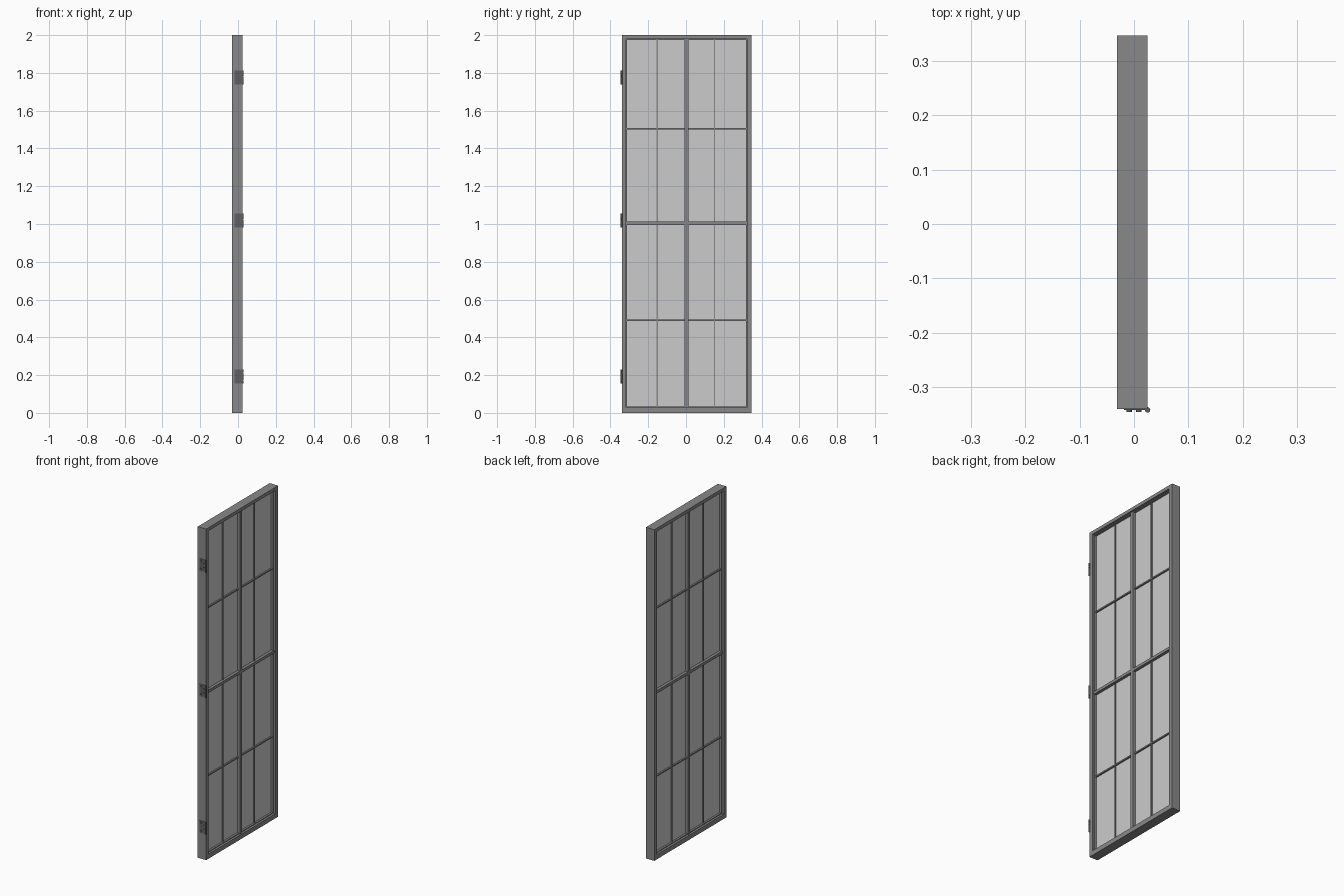
import bpy, math

if "Cube" in bpy.data.objects:
    bpy.data.objects.remove(bpy.data.objects["Cube"])

def material(name, v):
    m = bpy.data.materials.new(name)
    m.diffuse_color = (v, v, v, 1)
    m.use_nodes = True
    m.node_tree.nodes["Principled BSDF"].inputs["Base Color"].default_value = m.diffuse_color
    return m

DARK = material("frame_grey", 0.25)
IRON = material("hinge_grey", 0.12)

def box(name, x0, x1, y0, y1, z0, z1, mat=None, bevel=0):
    bpy.ops.mesh.primitive_cube_add(size=1, location=((x0+x1)/2, (y0+y1)/2, (z0+z1)/2))
    o = bpy.context.object
    o.name = name
    o.scale = (x1-x0, y1-y0, z1-z0)
    bpy.ops.object.transform_apply(location=False, rotation=False, scale=True)
    if mat:
        o.data.materials.append(mat)
    if bevel:
        b = o.modifiers.new("bevel", 'BEVEL')
        b.width = bevel
        b.segments = 1
    return o

def cylinder(name, r, depth, loc, rot=(0, 0, 0), sides=16):
    bpy.ops.mesh.primitive_cylinder_add(vertices=sides, radius=r, depth=depth, location=loc, rotation=rot)
    o = bpy.context.object
    o.name = name
    o.data.materials.append(IRON)
    bpy.ops.object.shade_smooth_by_angle()
    return o

X0, X1 = -0.031, 0.025
XC = (X0 + X1) / 2
Y0, Y1 = -0.340, 0.347
IY0, IY1 = -0.317, 0.322
IZ0, IZ1 = 0.028, 1.98

# Outer frame
box("hinge_stile", X0, X1, Y0, IY0, 0, 2, DARK)
box("latch_stile", X0, X1, IY1, Y1, 0, 2, DARK)
box("bottom_rail", X0, X1, IY0, IY1, 0, IZ0, DARK)
box("top_rail", X0, X1, IY0, IY1, IZ1, 2, DARK)

# Inner bead around the opening
for y in (IY0, IY1 - 0.005):
    box("side_bead", XC-0.015, XC+0.015, y, y+0.005, IZ0, IZ1, DARK)
for z in (IZ0, IZ1 - 0.005):
    box("end_bead", XC-0.015, XC+0.015, IY0, IY1, z, z+0.005, DARK)

# Glass pane
box("glass", XC-0.003, XC+0.003, IY0, IY1, IZ0, IZ1)

# Main cross bars
box("centre_mullion", XC-0.02, XC+0.02, -0.007, 0.013, IZ0, IZ1, DARK)
box("middle_rail", XC-0.02, XC+0.02, IY0, IY1, 0.995, 1.012, DARK)

# Thin glazing bars
for y in (-0.152, 0.150):
    box("vertical_bar", XC-0.010, XC+0.010, y-0.003, y+0.003, IZ0, IZ1, DARK)
for z in (0.490, 1.505):
    box("horizontal_bar", XC-0.012, XC+0.012, IY0, IY1, z-0.004, z+0.004, DARK)

# Hinges: leaf, knuckled barrel and screws
for zc in (0.193, 1.018, 1.775):
    box("hinge_leaf", -0.018, 0.025, -0.342, -0.339, zc-0.037, zc+0.037, IRON)
    for i in range(5):
        cylinder("hinge_knuckle", 0.005, 0.0142, (0.025, -0.342, zc + (i-2)*0.015))
    for x, dz in ((-0.009, -0.024), (-0.009, 0.024), (0.009, -0.012), (0.009, 0.012)):
        cylinder("hinge_screw", 0.005, 0.005, (x, -0.3435, zc+dz), (math.pi/2, 0, 0), 12)
